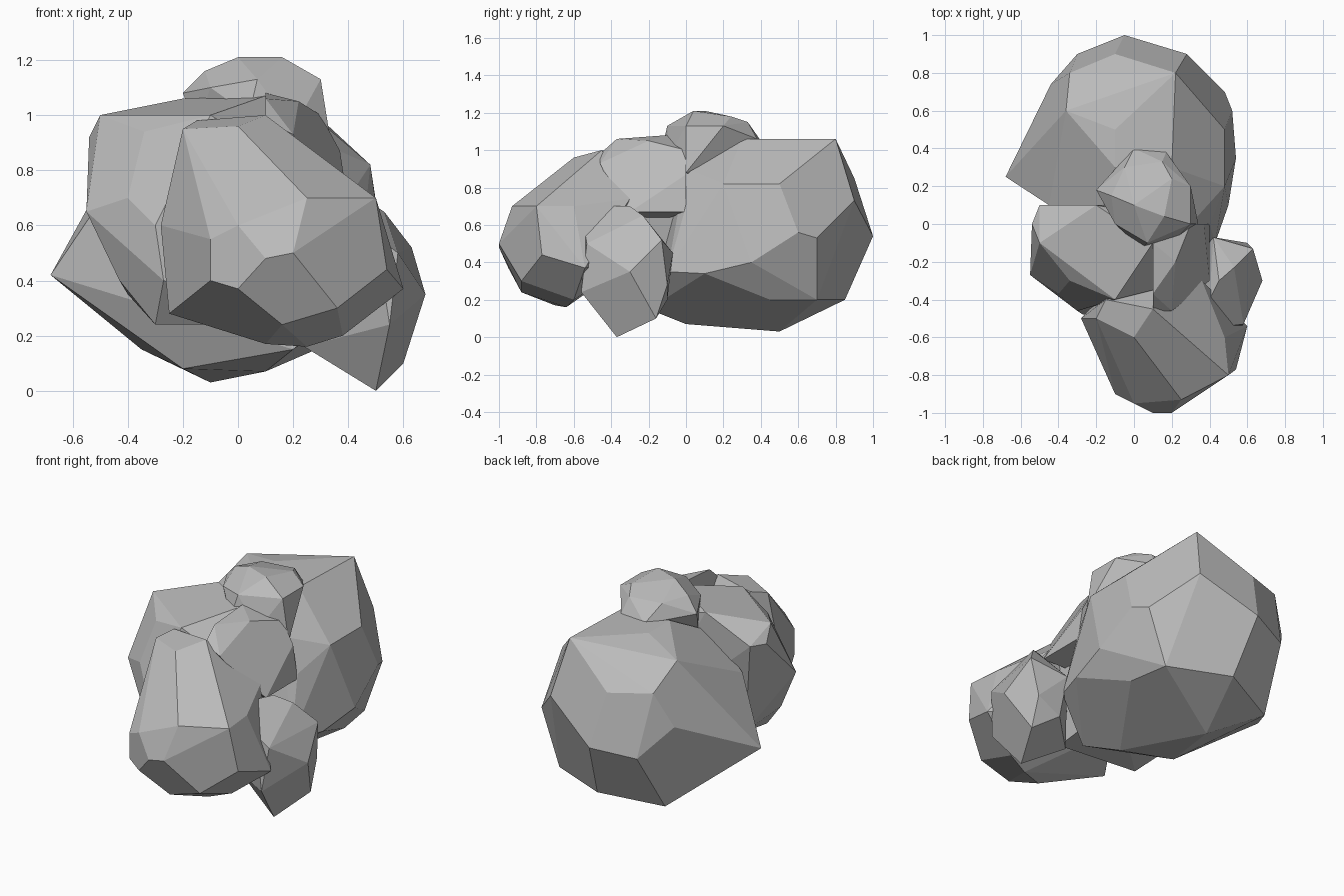
import bpy
import bmesh
from math import radians

# Remove the default object only
default_cube = bpy.data.objects.get("Cube")
if default_cube is not None:
    bpy.data.objects.remove(default_cube, do_unlink=True)


def make_material(name, colour):
    """Create one plain flat material."""
    material = bpy.data.materials.new(name)
    material.use_nodes = True
    material.diffuse_color = colour
    shader = next(node for node in material.node_tree.nodes
                  if node.type == "BSDF_PRINCIPLED")
    shader.inputs["Base Color"].default_value = colour
    shader.inputs["Roughness"].default_value = 1
    return material


def make_boulder(name, material, crown, girdle, base):
    """Wrap a faceted convex stone around its crown, girdle and base corners."""
    mesh = bpy.data.meshes.new(name)
    stone = bmesh.new()
    for corner in crown + girdle + base:
        stone.verts.new(corner)

    # Skin the corners, then drop any corner that fell inside the skin
    bmesh.ops.convex_hull(stone, input=list(stone.verts))
    loose = [vert for vert in stone.verts if not vert.link_faces]
    bmesh.ops.delete(stone, geom=loose, context="VERTS")

    # Merge nearly level triangles into broad chiselled facets
    bmesh.ops.dissolve_limit(stone, angle_limit=radians(9),
                             verts=list(stone.verts), edges=list(stone.edges))
    bmesh.ops.recalc_face_normals(stone, faces=list(stone.faces))
    for face in stone.faces:
        face.smooth = False

    stone.to_mesh(mesh)
    stone.free()
    mesh.materials.append(material)
    boulder = bpy.data.objects.new(name, mesh)
    bpy.context.collection.objects.link(boulder)
    return boulder


rock_grey = make_material("rock grey", (.5, .5, .5, 1))

# Large boulder at the back
make_boulder(
    "back_boulder", rock_grey,
    crown=[(.22, .8, 1.06), (-.1, .5, 1.06), (-.1, .3, 1.06),
           (.2, .3, 1.06), (.48, .5, .82), (.48, .2, .82),
           (-.36, .6, 1), (-.34, .8, .87), (-.1, .9, .85),
           (.3, 0, .9), (-.2, 0, .9)],
    girdle=[(.28, .9, .73), (.52, .6, .56), (.48, .7, .53),
            (-.05, 1, .54), (-.3, .9, .5), (-.44, .74, .67),
            (-.68, .25, .42), (-.45, .1, .76), (.54, .35, .4),
            (.5, .1, .34), (.43, -.1, .35), (.4, 0, .7)],
    base=[(.36, .7, .2), (.4, .45, .2), (0, .85, .2),
          (-.1, .5, .03), (-.35, .7, .15), (-.2, .1, .08),
          (.1, 0, .07), (.2, -.2, .15)],
)

# Upright boulder at the front
make_boulder(
    "front_boulder", rock_grey,
    crown=[(-.2, -.5, .95), (-.15, -.4, .98), (.1, -.45, 1),
           (.27, -.5, .87), (0, -.6, .96), (.36, -.3, .74)],
    girdle=[(.25, -.93, .7), (.5, -.8, .7), (0, -.95, .6),
            (-.1, -.9, .55), (-.1, -.9, .4), (.1, -1, .48),
            (.2, -1, .5), (.54, -.77, .44), (.6, -.54, .37),
            (.48, -.6, .7), (-.28, -.5, .6)],
    base=[(.36, -.88, .3), (.16, -.88, .24), (0, -.95, .37),
          (.25, -.64, .16), (.1, -.7, .17), (.38, -.6, .2),
          (-.25, -.55, .28), (.3, -.3, .4), (-.1, -.3, .4)],
)

# Broad boulder filling the middle
make_boulder(
    "middle_boulder", rock_grey,
    crown=[(-.5, -.1, 1), (-.5, .1, .93), (-.2, .1, 1.06),
           (-.34, -.3, .94), (-.1, -.4, 1), (.1, -.1, 1.07)],
    girdle=[(-.55, -.27, .65), (-.54, 0, .92), (-.4, -.37, .7),
            (-.3, -.46, .6), (.3, -.3, .75), (.3, 0, .85)],
    base=[(-.43, -.3, .4), (-.4, 0, .35), (-.27, -.48, .4),
          (-.3, -.35, .24), (.2, -.4, .24), (.2, .1, .3)],
)

# Small stone perched on top
make_boulder(
    "top_stone", rock_grey,
    crown=[(0, .1, 1.21), (.16, .04, 1.21), (.2, .24, 1.18),
           (.15, .33, 1.15), (-.05, .3, 1.15), (-.12, .15, 1.16)],
    girdle=[(.07, -.1, 1.13), (.3, 0, 1.13), (.3, .2, 1.13),
            (-.1, 0, 1.1), (-.2, .18, 1.08), (0, .4, 1.05),
            (.17, .38, 1.06)],
    base=[(.04, -.13, 1), (.2, -.1, .95), (.34, 0, .88),
          (-.15, .1, .95), (.1, .1, .8)],
)

# Wedge stone tucked under the top stone
make_boulder(
    "shoulder_stone", rock_grey,
    crown=[(.1, -.1, 1.08), (.1, -.37, 1.06), (.22, -.2, 1.05),
           (.3, 0, 1)],
    girdle=[(.1, -.46, .98), (.2, -.46, .93), (.28, -.4, .8),
            (.37, 0, .87)],
    base=[(.4, -.3, .67), (.4, 0, .67), (.1, -.2, .6)],
)

# Low pointed stone beside the front boulder
make_boulder(
    "side_stone", rock_grey,
    crown=[(.4, -.4, .7), (.45, -.3, .7), (.53, -.23, .65),
           (.5, -.54, .56)],
    girdle=[(.63, -.13, .52), (.42, -.07, .45), (.68, -.3, .35),
            (.58, -.53, .5), (.6, -.1, .28)],
    base=[(.55, -.56, .24), (.6, -.16, .1), (.5, -.37, 0),
          (.24, -.3, .16), (.45, -.1, .2)],
)
